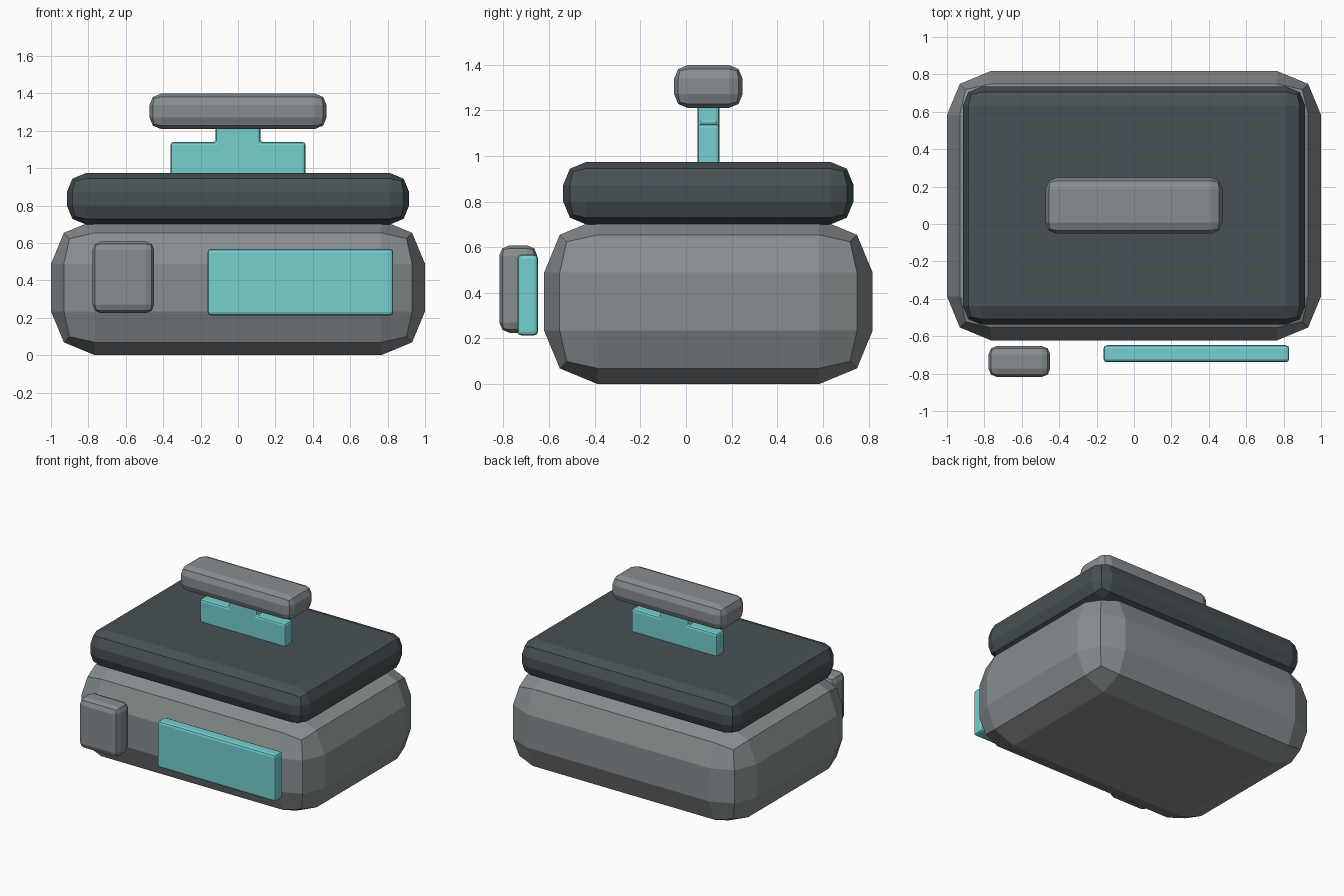
import bpy, bmesh

if "Cube" in bpy.data.objects:
    bpy.data.objects.remove(bpy.data.objects["Cube"])

def material(name, rgb):
    m = bpy.data.materials.new(name)
    m.diffuse_color = (*rgb, 1.0)
    m.use_nodes = True
    m.node_tree.nodes["Principled BSDF"].inputs["Base Color"].default_value = m.diffuse_color
    return m

GREY = material("mid grey", (0.245, 0.27, 0.28))
DARK = material("dark slate", (0.064, 0.083, 0.090))
CYAN = material("pale cyan", (0.18, 0.63, 0.63))
YC = 0.098  # middle of the body in depth

def finish(name, bm, mat, bevel):
    """Turn a bmesh into an object with two-step rounded edges."""
    bmesh.ops.recalc_face_normals(bm, faces=bm.faces)
    me = bpy.data.meshes.new(name)
    bm.to_mesh(me)
    bm.free()
    me.materials.append(mat)
    ob = bpy.data.objects.new(name, me)
    bpy.context.collection.objects.link(ob)
    mod = ob.modifiers.new("rounded_edges", 'BEVEL')
    mod.width = bevel
    mod.segments = 2
    mod.limit_method = 'ANGLE'
    return ob

def box(name, x, y, z, mat, bevel):
    bm = bmesh.new()
    bmesh.ops.create_cube(bm, size=1)
    for v in bm.verts:
        for i, (lo, hi) in enumerate((x, y, z)):
            v.co[i] = lo if v.co[i] < 0 else hi
    return finish(name, bm, mat, bevel)

def depth(width, centre=YC):
    return (centre - width / 2, centre + width / 2)

# main body and lid
box("body", (-1, 1), depth(1.44), (0, 0.723), GREY, 0.235)
box("lid", (-0.915, 0.915), depth(1.272), (0.70, 0.973), DARK, 0.10)

# lid handle: grip bar on an upside-down T bracket
box("handle_grip", (-0.473, 0.473), depth(0.30), (1.21, 1.398), GREY, 0.06)
half = [(0.36, 0.94), (0.36, 1.14), (0.12, 1.14), (0.12, 1.26)]
outline = half + [(-x, z) for x, z in reversed(half)]
y0, y1 = depth(0.096)
bm = bmesh.new()
face = bm.faces.new([bm.verts.new((x, y0, z)) for x, z in outline])
ext = bmesh.ops.extrude_face_region(bm, geom=[face])
for v in ext["geom"]:
    if isinstance(v, bmesh.types.BMVert):
        v.co.y = y1
finish("handle_bracket", bm, CYAN, 0.015)

# front fittings, standing just clear of the body
box("front_knob", (-0.778, -0.448), (-0.818, -0.652), (0.225, 0.608), GREY, 0.045)
box("front_panel", (-0.163, 0.830), (-0.739, -0.648), (0.213, 0.568), CYAN, 0.018)
